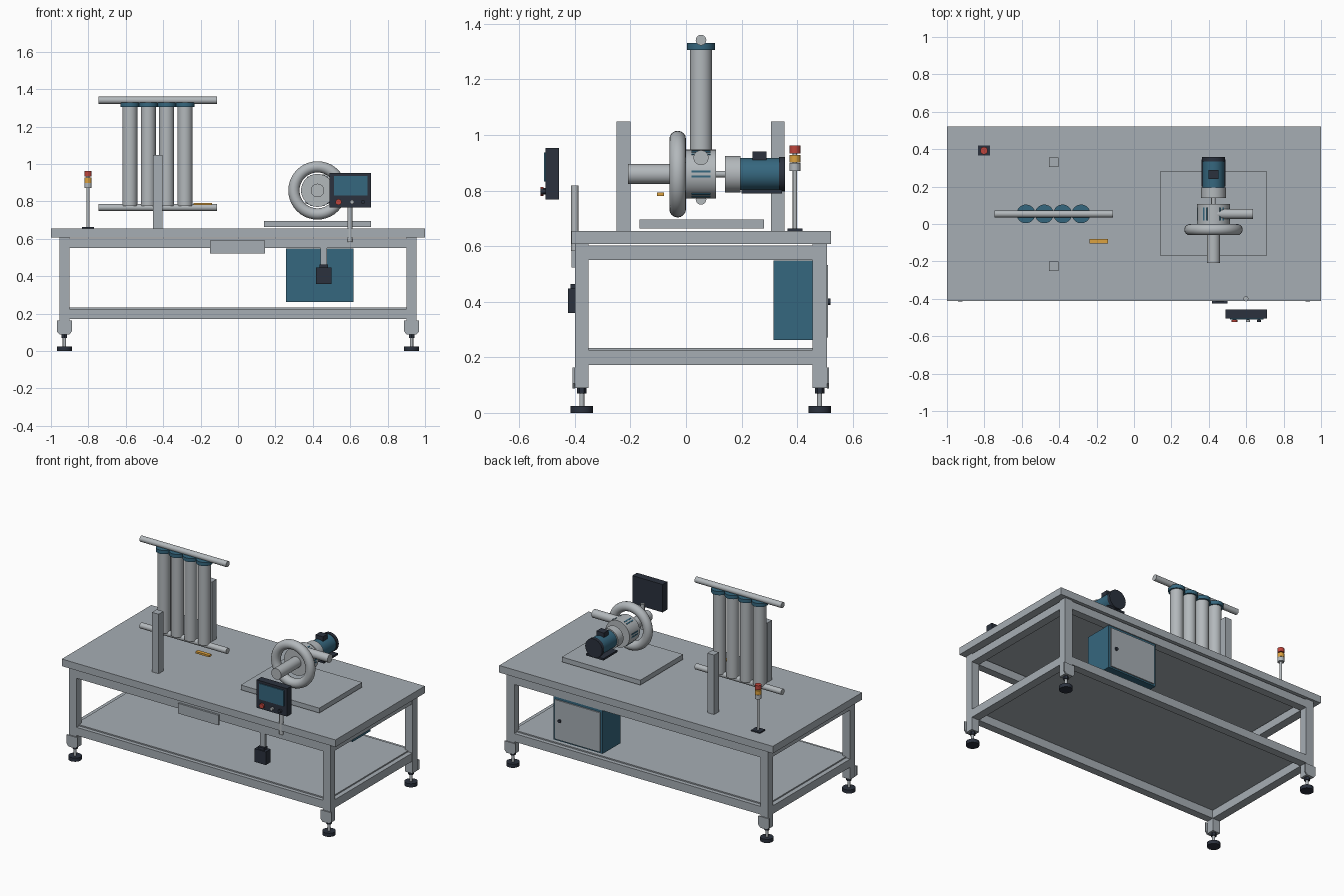
import bpy, bmesh, math
from mathutils import Vector

if "Cube" in bpy.data.objects:
    bpy.data.objects.remove(bpy.data.objects["Cube"])


def mat(name, rgb):
    m = bpy.data.materials.new(name)
    m.diffuse_color = (*rgb, 1)
    m.use_nodes = True
    m.node_tree.nodes["Principled BSDF"].inputs["Base Color"].default_value = m.diffuse_color
    return m


GREY = mat("painted_grey", (0.38, 0.42, 0.455))
STEEL = mat("light_steel", (0.45, 0.48, 0.50))
BLUE = mat("machine_blue", (0.036, 0.135, 0.21))
DARK = mat("dark_plastic", (0.024, 0.031, 0.047))
RED = mat("signal_red", (0.52, 0.06, 0.045))
AMBER = mat("signal_amber", (0.72, 0.36, 0.05))


def finish(name, bm, m, smooth=False):
    bmesh.ops.recalc_face_normals(bm, faces=bm.faces)
    me = bpy.data.meshes.new(name)
    bm.to_mesh(me)
    bm.free()
    ob = bpy.data.objects.new(name, me)
    bpy.context.collection.objects.link(ob)
    me.materials.append(m)
    if smooth:
        bpy.ops.object.select_all(action='DESELECT')
        ob.select_set(True)
        bpy.context.view_layer.objects.active = ob
        bpy.ops.object.shade_smooth_by_angle(angle=math.radians(35))
    return ob


def box(name, x, y, z, m):
    """Box from (min, max) ranges."""
    bm = bmesh.new()
    bmesh.ops.create_cube(bm, size=1)
    for v in bm.verts:
        v.co = Vector([(r[0] + r[1]) / 2 + c * (r[1] - r[0])
                       for r, c in zip((x, y, z), v.co)])
    return finish(name, bm, m)


def rod(name, a, b, r, m, seg=28):
    """Cylinder from point a to point b."""
    a, b = Vector(a), Vector(b)
    bm = bmesh.new()
    bmesh.ops.create_cone(bm, cap_ends=True, segments=seg, radius1=r, radius2=r,
                          depth=(b - a).length)
    q = (b - a).to_track_quat('Z', 'Y')
    for v in bm.verts:
        v.co = q @ v.co + (a + b) / 2
    return finish(name, bm, m, seg > 8)


def prism(name, profile, y, m):
    """Front (x, z) profile extruded along y."""
    bm = bmesh.new()
    f = bm.faces.new([bm.verts.new((px, y[0], pz)) for px, pz in profile])
    ext = bmesh.ops.extrude_face_region(bm, geom=[f])
    for v in ext['geom']:
        if isinstance(v, bmesh.types.BMVert):
            v.co.y = y[1]
    return finish(name, bm, m)


# Table top, rails and shelf
YF, YB = (-0.40, -0.35), (0.455, 0.507)
box("table_top", (-1, 1), (-0.411, 0.522), (0.608, 0.655), GREY)
for lvl, z in (("upper", (0.55, 0.602)), ("lower", (0.172, 0.226))):
    for side, y in (("front", YF), ("back", YB)):
        box(f"{lvl}_{side}_rail", (-0.90, 0.90), y, z, GREY)
    for s in (-1, 1):
        box(f"{lvl}_side_rail", sorted((s * 0.90, s * 0.955)), (-0.35, 0.455), z, GREY)
box("shelf", (-0.925, 0.925), (-0.375, 0.48), (0.226, 0.234), GREY)

# Legs with brackets and levelling feet
for s in (-1, 1):
    cx = s * 0.928
    for y, plate in ((YF, (-0.408, -0.40)), (YB, (0.507, 0.514))):
        cy = sum(y) / 2
        box("leg", (cx - 0.0275, cx + 0.0275), y, (0.09, 0.608), GREY)
        prism("leg_bracket", [(cx - 0.04, 0.163), (cx - 0.04, 0.105), (cx - 0.025, 0.088),
                              (cx + 0.025, 0.088), (cx + 0.04, 0.105), (cx + 0.04, 0.163)],
              plate, GREY)
        rod("foot_nut", (cx, cy, 0.07), (cx, cy, 0.09), 0.017, DARK, 6)
        rod("foot_stem", (cx, cy, 0.02), (cx, cy, 0.075), 0.009, STEEL, 16)
        rod("foot_pad", (cx, cy, 0), (cx, cy, 0.024), 0.04, DARK)

# Front plate and hanging switch box
box("front_plate", (-0.15, 0.145), (-0.412, -0.40), (0.523, 0.59), GREY)
box("switch_hanger", (0.44, 0.477), (-0.40, -0.385), (0.45, 0.56), GREY)
box("switch_box", (0.417, 0.50), (-0.424, -0.375), (0.36, 0.447), DARK)
box("switch_cap", (0.435, 0.482), (-0.415, -0.38), (0.447, 0.463), DARK)

# Electrical cabinet
box("cabinet", (0.257, 0.617), (0.315, 0.503), (0.262, 0.548), BLUE)
box("cabinet_door", (0.272, 0.602), (0.503, 0.511), (0.272, 0.532), GREY)
rod("door_knob", (0.565, 0.509, 0.40), (0.565, 0.519, 0.40), 0.011, DARK, 16)

# Operator panel
box("panel_housing", (0.49, 0.712), (-0.505, -0.456), (0.768, 0.952), DARK)
box("panel_screen", (0.512, 0.692), (-0.511, -0.504), (0.832, 0.936), BLUE)
for bx, r, m in ((0.537, 0.016, RED), (0.61, 0.011, STEEL), (0.668, 0.011, DARK)):
    rod("panel_button", (bx, -0.504, 0.797), (bx, -0.514, 0.797), r * 0.7, DARK, 20)
    rod("button_cap", (bx, -0.512, 0.797), (bx, -0.524, 0.797), r, m, 20)
rod("panel_post", (0.598, -0.40, 0.582), (0.598, -0.40, 0.818), 0.0135, STEEL, 20)

# Pump base and pump along y
PX, PZ = 0.425, 0.859
box("pump_base", (0.138, 0.712), (-0.168, 0.28), (0.663, 0.695), GREY)


def along(name, y0, y1, r, m, seg=32):
    rod(name, (PX, y0, PZ), (PX, y1, PZ), r, m, seg)


along("inlet_pipe", -0.208, 0.01, 0.036, STEEL)
along("pump_body", 0.0, 0.108, 0.088, STEEL)
along("drive_shaft", 0.10, 0.145, 0.012, STEEL, 16)
along("motor_flange", 0.14, 0.196, 0.066, STEEL)
along("motor_body", 0.195, 0.336, 0.058, BLUE)
along("fan_cover", 0.335, 0.357, 0.062, DARK)
box("terminal_box", (0.398, 0.452), (0.24, 0.29), (0.90, 0.941), DARK)
box("motor_foot", (0.362, 0.488), (0.20, 0.345), (0.79, 0.803), DARK)
rod("outlet_pipe", (PX, 0.054, 0.918), (0.635, 0.054, 0.918), 0.027, STEEL)

# Ring-shaped volute: circle section spun around the pump axis
bm = bmesh.new()
ring = [bm.verts.new((PX + 0.126 + 0.03 * math.cos(t * math.tau / 16), -0.03 + 0.03
        * math.sin(t * math.tau / 16), PZ)) for t in range(16)]
edges = [bm.edges.new((ring[i], ring[(i + 1) % 16])) for i in range(16)]
bmesh.ops.spin(bm, geom=ring + edges, cent=(PX, 0, PZ), axis=(0, 1, 0),
               angle=math.tau, steps=40, use_merge=True)
bmesh.ops.remove_doubles(bm, verts=bm.verts, dist=1e-5)
finish("volute_ring", bm, STEEL, True)

# Blue slots around the pump body
for i in range(6):
    a = i * math.tau / 6
    for off in (-0.009, 0.009):
        ob = box("body_slot", (0.0835, 0.0895), (0.02, 0.088), (off - 0.004, off + 0.004), BLUE)
        ob.rotation_euler = (0, a, 0)
        ob.location = (PX, 0, PZ)

# Uprights
for y in ((-0.25, -0.20), (0.305, 0.355)):
    box("upright", (-0.454, -0.405), y, (0.655, 1.048), GREY)

# Filter tubes between two manifold pipes
TY = 0.054
for name, z in (("top_manifold", 1.341), ("bottom_manifold", 0.768)):
    rod(name, (-0.745, TY, z), (-0.113, TY, z), 0.019, STEEL)
for i in range(4):
    x = -0.578 + i * 0.0983
    rod("filter_tube", (x, TY, 0.776), (x, TY, 1.31), 0.04, STEEL)
    rod("tube_cap", (x, TY, 1.306), (x, TY, 1.33), 0.05, BLUE)

# Handle bar
box("amber_handle", (-0.237, -0.138), (-0.105, -0.08), (0.78, 0.792), AMBER)

# Signal tower
SX, SY = -0.802, 0.392
box("tower_base", (SX - 0.032, SX + 0.032), (SY - 0.027, SY + 0.027), (0.655, 0.663), DARK)
rod("tower_pole", (SX, SY, 0.66), (SX, SY, 0.955), 0.008, STEEL, 16)
for z, m in ((0.871, STEEL), (0.90, AMBER), (0.934, RED)):
    rod("tower_lamp", (SX, SY, z), (SX, SY, z + 0.028), 0.02, m)
